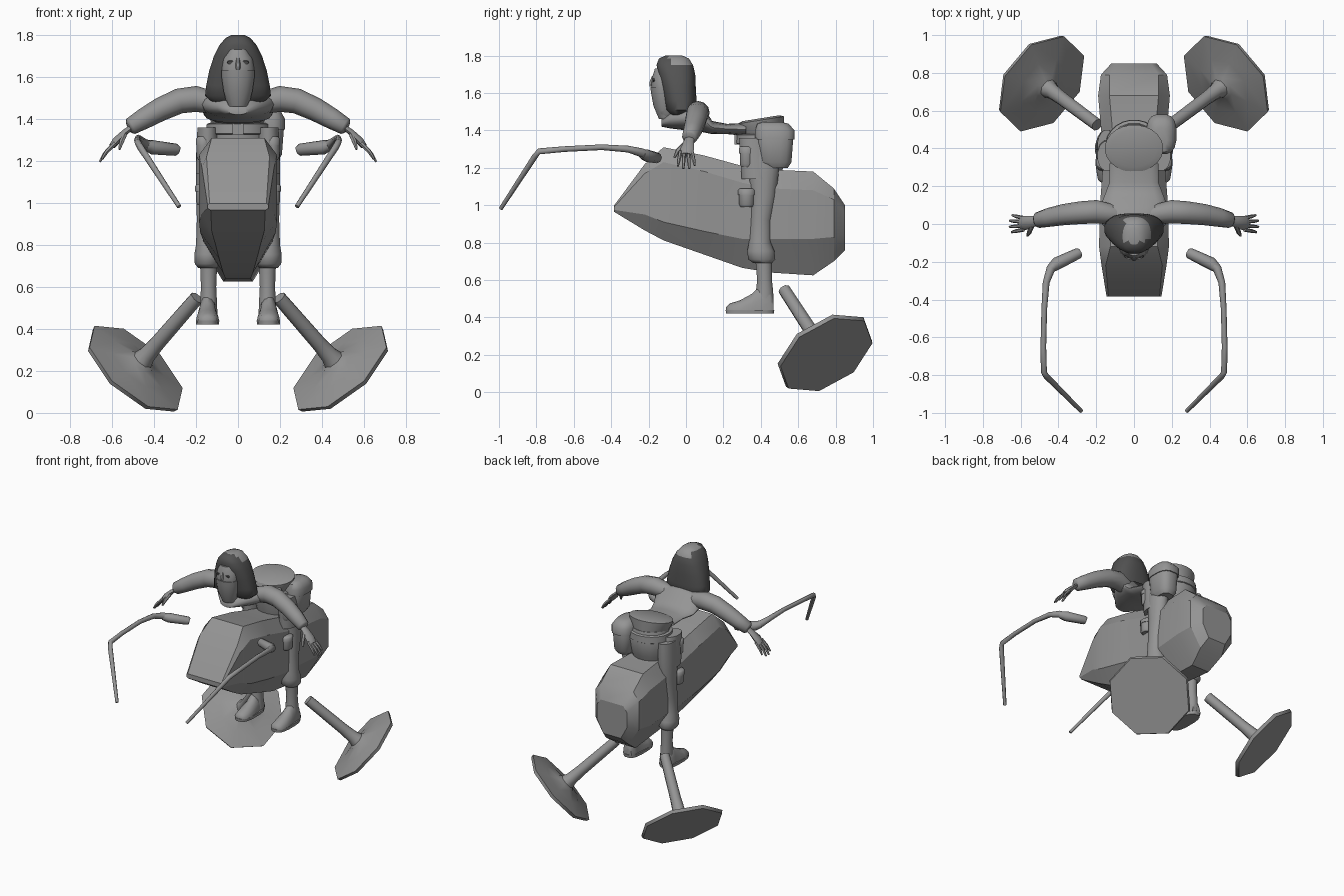
import bpy, bmesh, math
from mathutils import Vector


def material(name, v):
    m = bpy.data.materials.new(name)
    m.diffuse_color = (v, v, v, 1)
    return m


GREY = material("mid grey", 0.30)
DARK = material("dark grey", 0.085)


def loft(name, rings, mat=GREY, angle=40):
    """Skin a list of equal-length point rings and cap both ends."""
    bm = bmesh.new()
    vs = [[bm.verts.new(p) for p in r] for r in rings]
    n = len(rings[0])
    for a, b in zip(vs, vs[1:]):
        for i in range(n):
            j = (i + 1) % n
            bm.faces.new((a[i], a[j], b[j], b[i]))
    bm.faces.new(vs[0][::-1])
    bm.faces.new(vs[-1])
    bmesh.ops.recalc_face_normals(bm, faces=bm.faces)
    me = bpy.data.meshes.new(name)
    bm.to_mesh(me)
    bm.free()
    ob = bpy.data.objects.new(name, me)
    bpy.context.collection.objects.link(ob)
    me.materials.append(mat)
    bpy.ops.object.select_all(action='DESELECT')
    ob.select_set(True)
    bpy.context.view_layer.objects.active = ob
    bpy.ops.object.shade_smooth_by_angle(angle=math.radians(angle))
    return ob


def oval(cx, cy, z, rx, ry, n=16, power=1.0, tilt=0.0):
    """Horizontal ring; power below 1 makes it boxier, tilt raises its rear."""
    out = []
    for i in range(n):
        a = 2 * math.pi * (i + 0.5) / n
        c, s = math.cos(a), math.sin(a)
        x = math.copysign(abs(c) ** power, c) * rx
        y = math.copysign(abs(s) ** power, s) * ry
        out.append((cx + x, cy + y, z + tilt * y))
    return out


def stack(name, levels, mat=GREY, cx=0.0, n=16, power=1.0, angle=50, tilt=0.0):
    """Levels are (z, centre y, radius x, radius y)."""
    return loft(name, [oval(cx, cy, z, rx, ry, n, power, tilt) for z, cy, rx, ry in levels], mat, angle)


def tube(name, pts, radii, n=8, mat=GREY, flat=1.0):
    pts = [Vector(p) for p in pts]
    rings = []
    for i, (p, r) in enumerate(zip(pts, radii)):
        t = (pts[min(i + 1, len(pts) - 1)] - pts[max(i - 1, 0)]).normalized()
        ref = Vector((0, 0, 1)) if abs(t.z) < 0.9 else Vector((0, 1, 0))
        u = t.cross(ref).normalized()
        v = u.cross(t)
        rings.append([p + u * math.cos(a) * r + v * math.sin(a) * r * flat
                      for a in (2 * math.pi * k / n for k in range(n))])
    return loft(name, rings, mat, 50)


# bike hull: y, top z, upper side z, lower side z, bottom z, half widths top / side / bottom
hull = [(-0.385, 0.998, 0.99, 0.975, 0.965, 0.135, 0.145, 0.13),
        (-0.22, 1.22, 1.17, 0.95, 0.865, 0.15, 0.172, 0.125),
        (-0.12, 1.31, 1.23, 0.91, 0.812, 0.125, 0.185, 0.11),
        (0.10, 1.265, 1.18, 0.86, 0.735, 0.12, 0.18, 0.09),
        (0.30, 1.21, 1.12, 0.82, 0.665, 0.11, 0.165, 0.07),
        (0.45, 1.19, 1.09, 0.82, 0.64, 0.11, 0.17, 0.06),
        (0.68, 1.18, 1.08, 0.82, 0.625, 0.13, 0.19, 0.07),
        (0.79, 1.09, 1.03, 0.83, 0.70, 0.13, 0.175, 0.09),
        (0.85, 1.0, 0.96, 0.85, 0.76, 0.09, 0.12, 0.07)]
loft("bike_hull", [[(wt, y, zt), (ws, y, zu), (ws, y, zl), (wb, y, zb),
                    (-wb, y, zb), (-ws, y, zl), (-ws, y, zu), (-wt, y, zt)]
                   for y, zt, zu, zl, zb, wt, ws, wb in hull], angle=30)

# torso leaning forward over the hull: y, half width, bottom z, top z
torso = [(-0.13, 0.05, 1.42, 1.46), (-0.08, 0.10, 1.41, 1.50), (0.0, 0.17, 1.40, 1.535),
         (0.09, 0.18, 1.39, 1.53), (0.14, 0.16, 1.38, 1.45), (0.22, 0.13, 1.38, 1.435),
         (0.32, 0.13, 1.37, 1.44)]
loft("torso", [[(w * math.cos(a), y, (lo + hi) / 2 + (hi - lo) / 2 * math.sin(a))
                for a in (2 * math.pi * k / 16 for k in range(16))] for y, w, lo, hi in torso], angle=60)

# hips, belt and flared waist
stack("hips", [(1.12, 0.41, 0.10, 0.08), (1.22, 0.42, 0.13, 0.11), (1.32, 0.42, 0.145, 0.13),
               (1.40, 0.41, 0.13, 0.12)])
stack("belt", [(1.325, 0.41, 0.145, 0.135), (1.33, 0.41, 0.153, 0.143), (1.375, 0.41, 0.15, 0.14),
               (1.38, 0.41, 0.14, 0.13)], n=24)
stack("buckle", [(1.325, 0.27, 0.03, 0.012), (1.385, 0.27, 0.03, 0.012)], n=4, power=0.3)
stack("waist", [(1.38, 0.41, 0.125, 0.115), (1.43, 0.40, 0.15, 0.125), (1.455, 0.40, 0.155, 0.125),
                (1.465, 0.40, 0.12, 0.10)], n=24, tilt=0.16)

# side bag with flap
stack("bag", [(1.20, 0.48, 0.045, 0.065), (1.23, 0.475, 0.065, 0.09), (1.36, 0.475, 0.075, 0.10),
              (1.40, 0.475, 0.065, 0.09)], cx=0.145, power=0.7)
stack("bag_flap", [(1.35, 0.475, 0.08, 0.107), (1.40, 0.475, 0.08, 0.107), (1.435, 0.465, 0.06, 0.085),
                   (1.445, 0.46, 0.03, 0.05)], cx=0.145, power=0.7)

# hood with a worn crown patch
hood = stack("hood", [(1.46, -0.01, 0.10, 0.05), (1.51, -0.025, 0.158, 0.082), (1.56, -0.03, 0.152, 0.087),
                      (1.63, -0.04, 0.138, 0.093), (1.70, -0.05, 0.115, 0.10), (1.75, -0.06, 0.09, 0.098),
                      (1.785, -0.065, 0.06, 0.08), (1.80, -0.065, 0.03, 0.045)], DARK, n=24, power=0.8)
hood.data.materials.append(GREY)
for f in hood.data.polygons:
    c = f.center
    if c.z > 1.74 and c.y > -0.09 and -0.05 < c.x < 0.075:
        f.material_index = 1

# face, mask and eyes
stack("face", [(1.46, -0.10, 0.04, 0.03), (1.49, -0.105, 0.06, 0.05), (1.56, -0.115, 0.074, 0.06),
               (1.64, -0.12, 0.078, 0.066), (1.69, -0.12, 0.07, 0.06), (1.73, -0.125, 0.045, 0.042)])
stack("mask", [(1.46, -0.105, 0.045, 0.04), (1.53, -0.115, 0.07, 0.06), (1.60, -0.12, 0.08, 0.068),
               (1.632, -0.122, 0.081, 0.07)])
tube("nose", [(0, -0.175, 1.69), (0, -0.185, 1.655), (0, -0.187, 1.635)], [0.008, 0.013, 0.01], 6)
for s in (-1, 1):
    tube("eye", [(s * 0.033, -0.168, 1.67), (s * 0.033, -0.177, 1.668)], [0.02, 0.018], 10, DARK, 0.5)

for s in (-1, 1):
    # arm and sleeve
    tube("arm", [(s * x, y, z) for x, y, z in
                 [(0.10, 0.05, 1.475), (0.20, 0.065, 1.495), (0.28, 0.06, 1.485), (0.37, 0.05, 1.445),
                  (0.45, 0.035, 1.40), (0.51, 0.02, 1.365), (0.52, 0.018, 1.36)]],
         [0.05, 0.062, 0.06, 0.056, 0.05, 0.042, 0.03], 12)
    # hand
    tube("hand", [(s * 0.50, 0.02, 1.365), (s * 0.54, 0.012, 1.335), (s * 0.58, 0.005, 1.295),
                  (s * 0.60, 0.0, 1.27)], [0.024, 0.03, 0.038, 0.03], 8, flat=0.5)
    for k, dy in enumerate((-0.03, -0.01, 0.012, 0.032)):
        reach = (0.9, 1.05, 1.05, 0.85)[k]
        tube("finger", [(s * 0.585, dy, 1.285), (s * (0.585 + 0.045 * reach), dy * 1.25, 1.285 - 0.045 * reach),
                        (s * (0.585 + 0.07 * reach), dy * 1.45, 1.285 - 0.085 * reach)],
             [0.011, 0.010, 0.006], 6)
    tube("thumb", [(s * 0.54, -0.01, 1.325), (s * 0.555, -0.045, 1.29), (s * 0.565, -0.062, 1.255)],
         [0.013, 0.012, 0.006], 6)

    # trouser leg with gathered cuff
    stack("trouser_leg", [(1.33, 0.41, 0.05, 0.09), (1.20, 0.415, 0.057, 0.085), (1.05, 0.415, 0.055, 0.068),
                          (0.92, 0.40, 0.052, 0.058), (0.80, 0.395, 0.056, 0.06), (0.755, 0.40, 0.064, 0.074),
                          (0.71, 0.405, 0.062, 0.074), (0.69, 0.41, 0.045, 0.05)], cx=s * 0.145)
    # boot
    stack("boot_shaft", [(0.72, 0.415, 0.042, 0.046), (0.60, 0.42, 0.037, 0.04), (0.54, 0.42, 0.04, 0.047),
                         (0.45, 0.42, 0.044, 0.05)], cx=s * 0.14)
    foot = [(0.215, 0.024, 0.455), (0.235, 0.046, 0.475), (0.29, 0.055, 0.492), (0.35, 0.05, 0.525),
            (0.39, 0.045, 0.565), (0.45, 0.043, 0.55), (0.468, 0.034, 0.50)]
    loft("boot_foot", [[(s * (0.145 + w * math.cos(a)), y, max(0.438, 0.44 + (top - 0.44) * math.sin(a)))
                        for a in (math.pi * k / 8 for k in range(9))] for y, w, top in foot], angle=50)
    stack("boot_sole", [(0.42, 0.342, 0.055, 0.13), (0.441, 0.342, 0.057, 0.132)], cx=s * 0.145, power=0.7)

    # thigh pouches
    for z, h, r, y in ((1.26, 0.11, 0.034, 0.325), (1.04, 0.10, 0.038, 0.325)):
        stack("thigh_pouch", [(z - h / 2, y, r * 0.75, r * 0.9), (z - h * 0.35, y, r, r * 1.1),
                              (z + h * 0.2, y, r, r * 1.1)], cx=s * 0.165, n=10)
        stack("pouch_lid", [(z + h * 0.15, y, r * 1.1, r * 1.25), (z + h * 0.4, y, r * 1.1, r * 1.25),
                            (z + h * 0.5, y, r * 0.8, r)], cx=s * 0.165, n=10)
    stack("thigh_strap", [(1.14, 0.385, 0.058, 0.09), (1.36, 0.36, 0.05, 0.08)], cx=s * 0.145, n=12)

    # steering bar and grip
    tube("steering_bar", [(s * x, y, z) for x, y, z in
                          [(0.40, -0.205, 1.265), (0.44, -0.235, 1.28), (0.465, -0.31, 1.30), (0.475, -0.45, 1.31),
                           (0.48, -0.65, 1.30), (0.477, -0.785, 1.288), (0.465, -0.805, 1.265),
                           (0.28, -0.99, 0.982)]],
         [0.025, 0.024, 0.018, 0.015, 0.015, 0.016, 0.016, 0.011])
    tube("grip", [(s * 0.285, -0.15, 1.25), (s * 0.295, -0.155, 1.253), (s * 0.41, -0.21, 1.265),
                  (s * 0.44, -0.235, 1.275)], [0.022, 0.029, 0.034, 0.024])

    # rear stabiliser: octagonal pad flaring into a strut
    axis = Vector((-0.59, -0.44, 0.677)).normalized()
    u = Vector((-0.21, -0.045, -0.205))
    u = (u - axis * u.dot(axis)).normalized()
    v = axis.cross(u)
    centre = Vector((0.49, 0.745, 0.21))

    def turned(name, profile, turn):
        rings = []
        for r, h in profile:
            ring = []
            for k in range(8):
                a = turn + k * math.pi / 4
                p = centre + axis * h + (u * math.cos(a) + v * math.sin(a)) * r
                ring.append((s * p.x, p.y, p.z))
            rings.append(ring)
        return loft(name, rings, angle=45)

    turned("stabiliser_pad", [(0.277, -0.014), (0.284, 0.008), (0.16, 0.028), (0.07, 0.05), (0.04, 0.075)], 0)
    turned("stabiliser_strut", [(0.06, 0.04), (0.042, 0.10), (0.037, 0.18), (0.034, 0.50)], 0)
